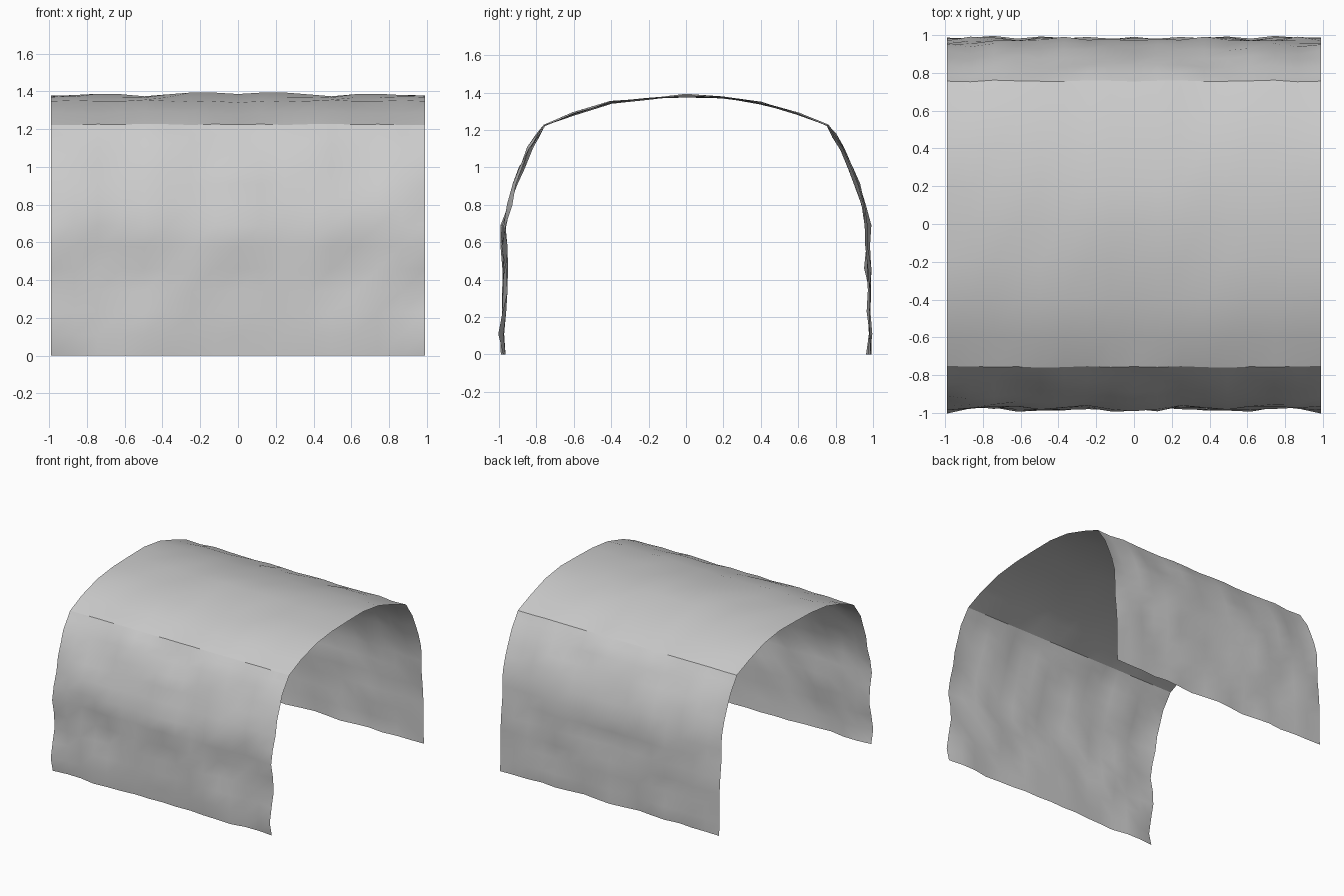
import bpy
import bmesh
from mathutils import Vector, noise

if "Cube" in bpy.data.objects:
    bpy.data.objects.remove(bpy.data.objects["Cube"])

HALF_LENGTH = 0.99
SEGMENTS = 16

# Half of the arch section as (y, z): wall from ground to shoulder, then roof to crown
WALL = [(0.979, 0), (0.982, 0.11), (0.976, 0.23), (0.976, 0.34), (0.972, 0.46),
        (0.976, 0.58), (0.974, 0.69), (0.945, 0.80), (0.918, 0.91),
        (0.883, 1.0), (0.836, 1.10), (0.793, 1.17), (0.757, 1.225)]
ROOF = [(0.757, 1.225), (0.60, 1.288), (0.40, 1.347), (0.20, 1.373), (0, 1.384)]


def roughen(x, y, z):
    """Push a point in or out of the arch, with bumps mirrored about x = 0."""
    out = Vector((0, y, max(z - 0.6, 0))).normalized()
    amount = 0.024 if z < 1.2 else 0.013
    bump = noise.noise(Vector((abs(x) * 4.3 + 0.7, y * 4.1 + 3.3, z * 4.3 + 1.9)))
    bump = max(-0.9, min(0.9, bump * 1.5))
    return Vector((x, y, z)) + out * bump * amount


def sheet(name, profile):
    """Sweep a section along x into a rough, open, smooth-shaded sheet."""
    bm = bmesh.new()
    rows = []
    for i in range(SEGMENTS + 1):
        x = -HALF_LENGTH + 2 * HALF_LENGTH * i / SEGMENTS
        rows.append([bm.verts.new(roughen(x, y, z)) for y, z in profile])
    for a, b in zip(rows, rows[1:]):
        for j in range(len(profile) - 1):
            face = bm.faces.new((a[j], b[j], b[j + 1], a[j + 1]))
            face.smooth = True
    mesh = bpy.data.meshes.new(name)
    bm.to_mesh(mesh)
    bm.free()
    obj = bpy.data.objects.new(name, mesh)
    bpy.context.collection.objects.link(obj)
    return obj


def flip(points):
    return [(-y, z) for y, z in points]


# Separate sheets keep the shoulder creases sharp
sheet("front_wall", flip(WALL))
sheet("roof", flip(ROOF) + ROOF[-2::-1])
sheet("back_wall", WALL[::-1])
